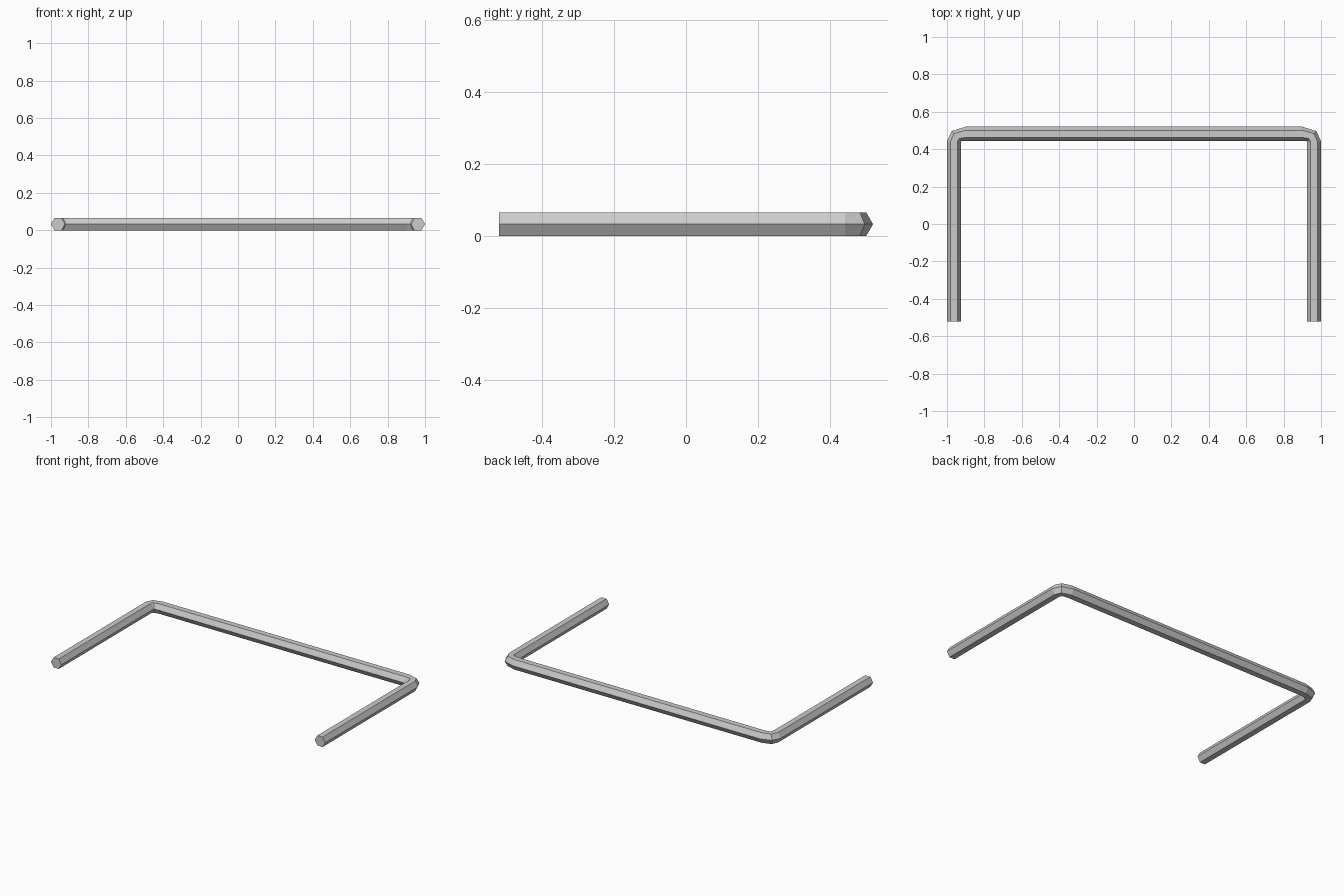
import bpy, bmesh
from math import cos, sin, pi, radians
from mathutils import Vector

if "Cube" in bpy.data.objects:
    bpy.data.objects.remove(bpy.data.objects["Cube"])

R = 0.038                    # hexagon corner radius
H = R * 3 ** 0.5 / 2         # half height across the flats

# Right half of the centre line: (x, y, angle of the outward side)
half = [
    (0.962, -0.52, 0),
    (0.962, 0.442, 0),
    (0.948, 0.470, 45),
    (0.900, 0.482, 90),
]
# Mirror for the left half
path = half + [(-x, y, 180 - a) for x, y, a in reversed(half)]

# Sweep the hexagonal section along the path
bm = bmesh.new()
rings = []
for x, y, a in path:
    out = Vector((cos(radians(a)), sin(radians(a)), 0))
    centre = Vector((x, y, H))
    rings.append([bm.verts.new(centre + out * R * cos(k * pi / 3)
                               + Vector((0, 0, R * sin(k * pi / 3))))
                  for k in range(6)])
for r0, r1 in zip(rings, rings[1:]):
    for k in range(6):
        j = (k + 1) % 6
        bm.faces.new((r0[k], r0[j], r1[j], r1[k]))

# Flat end caps
bm.faces.new(rings[0])
bm.faces.new(rings[-1])
bmesh.ops.recalc_face_normals(bm, faces=bm.faces[:])

mesh = bpy.data.meshes.new("bent_hex_bar")
bm.to_mesh(mesh)
bm.free()
bpy.context.collection.objects.link(bpy.data.objects.new("bent_hex_bar", mesh))
